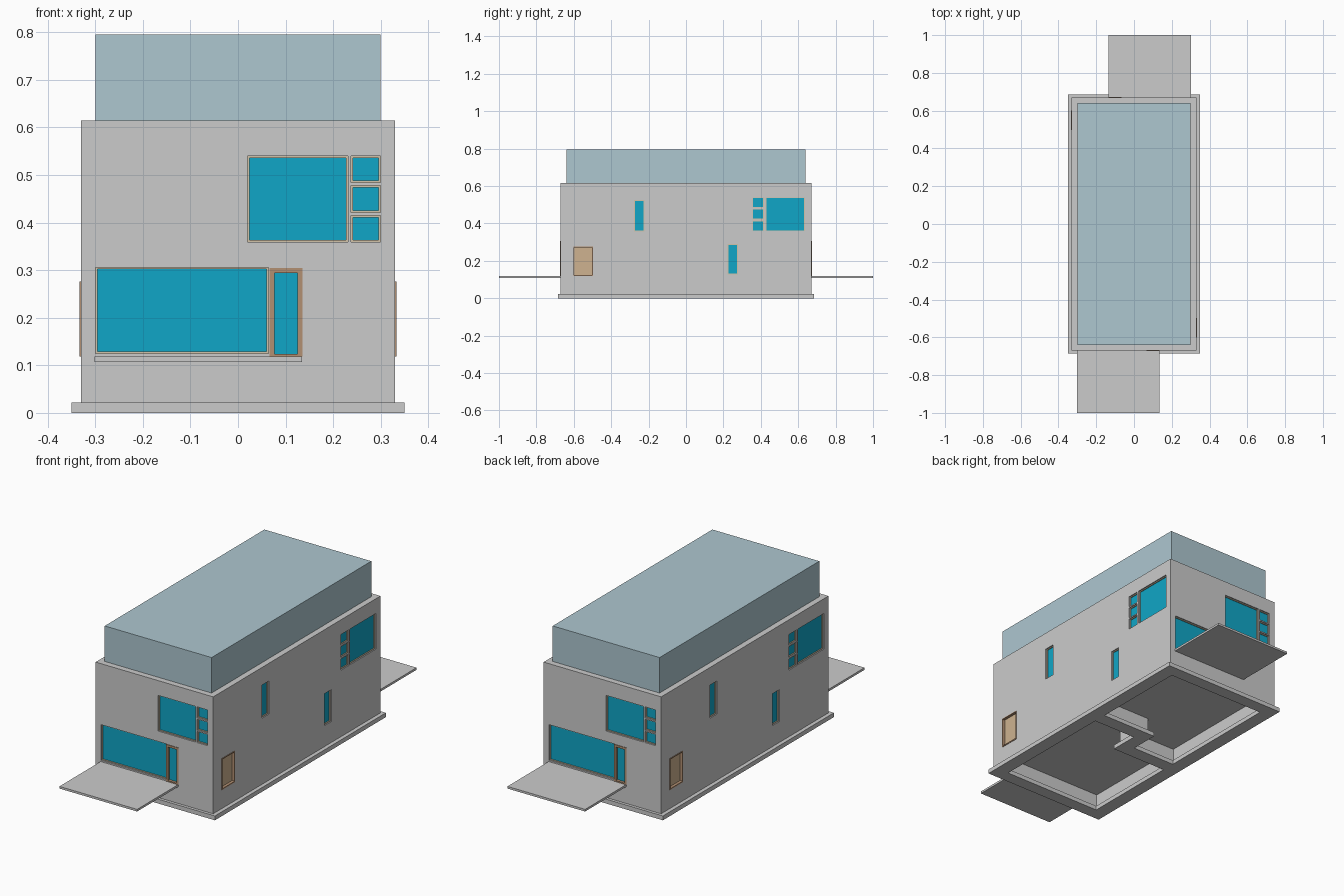
import bpy, bmesh, math
from mathutils import Matrix, Vector

if "Cube" in bpy.data.objects:
    bpy.data.objects.remove(bpy.data.objects["Cube"])

HALF_TURN = Matrix.Rotation(math.pi, 4, 'Z')


def material(name, rgb):
    m = bpy.data.materials.new(name)
    m.diffuse_color = (*rgb, 1)
    m.use_nodes = True
    m.node_tree.nodes["Principled BSDF"].inputs["Base Color"].default_value = m.diffuse_color
    return m


GLASS = material("window_blue", (0.005, 0.38, 0.57))
WOOD = material("light_wood", (0.62, 0.45, 0.28))
BROWN = material("door_frame_wood", (0.45, 0.28, 0.17))
CREAM = material("frame_cream", (0.65, 0.55, 0.4))
PALE = material("roof_pale_blue", (0.42, 0.57, 0.63))


def finish(name, bm, mat=None):
    bmesh.ops.recalc_face_normals(bm, faces=bm.faces)
    me = bpy.data.meshes.new(name)
    bm.to_mesh(me)
    bm.free()
    ob = bpy.data.objects.new(name, me)
    bpy.context.collection.objects.link(ob)
    if mat:
        me.materials.append(mat)
    return ob


def add_box(bm, lo, hi, turn=Matrix()):
    lo, hi = Vector(lo), Vector(hi)
    size = Matrix.Diagonal((*(hi - lo), 1))
    bmesh.ops.create_cube(bm, size=1, matrix=turn @ Matrix.Translation((lo + hi) / 2) @ size)


def box(name, lo, hi, mat=None, turn=Matrix()):
    bm = bmesh.new()
    add_box(bm, lo, hi, turn)
    return finish(name, bm, mat)


def subtract(ob, cutter):
    cutter.hide_render = True
    mod = ob.modifiers.new("cut", 'BOOLEAN')
    mod.object = cutter
    mod.operation = 'DIFFERENCE'
    mod.solver = 'EXACT'
    bpy.context.view_layer.objects.active = ob
    bpy.ops.object.modifier_apply(modifier=mod.name)
    bpy.data.objects.remove(cutter)


def room_cutter(a, b, h, z0, z1, c=0.075):
    # two stepped rooms either side of a zigzag party wall
    pts = [(-a, -b), (a, -b), (a, c - h), (h, c - h), (h, -c - h), (-a, -c - h)]
    bm = bmesh.new()
    for s in (1, -1):
        f = bm.faces.new([bm.verts.new((s * x, s * y, z0)) for x, y in pts])
        r = bmesh.ops.extrude_face_region(bm, geom=[f])
        vs = [v for v in r["geom"] if isinstance(v, bmesh.types.BMVert)]
        bmesh.ops.translate(bm, verts=vs, vec=(0, 0, z1 - z0))
    return finish("room_cutter", bm)


# Footing and walls
footing = box("footing", (-.35, -.685, 0), (.35, .685, .022))
subtract(footing, room_cutter(.28, .62, .035, -.1, .1))
walls = box("walls", (-.33, -.67, .022), (.33, .67, .615))
subtract(walls, room_cutter(.30, .64, .015, -.1, .8))

# Floors and roof volume
box("ground_floor", (-.31, -.65, .1), (.31, .65, .117))
box("upper_floor", (-.31, -.65, .325), (.31, .65, .342))
box("roof_volume", (-.30, -.64, .6), (.30, .64, .795), PALE)

# Openings: wall, name, u0, u1, z0, z1, kind (u runs along the wall)
OPENINGS = [
    ("front", "living_window", -.299, .064, .125, .306, "window"),
    ("front", "terrace_door", .066, .136, .118, .305, "glass_door"),
    ("front", "bedroom_window", .02, .231, .359, .54, "window"),
    ("right", "bedroom_side_window", .426, .636, .359, .54, "window"),
    ("right", "upper_slit_window", -.277, -.222, .357, .525, "window"),
    ("right", "lower_slit_window", .222, .277, .128, .29, "window"),
    ("right", "side_door", -.602, -.498, .118, .276, "door"),
]
for i in range(3):
    z = .359 + i * .0625
    OPENINGS.append(("front", "small_window", .238, .299, z, z + .056, "window"))
    OPENINGS.append(("right", "small_side_window", .355, .417, z, z + .056, "window"))


def on_wall(side, u0, u1, d0, d1, z0, z1):
    # d is the distance outward from the wall face
    if side == "front":
        return (u0, -.67 - d1, z0), (u1, -.67 - d0, z1)
    return (.33 + d0, u0, z0), (.33 + d1, u1, z1)


# Cut every opening through the walls
bm = bmesh.new()
for side, name, u0, u1, z0, z1, kind in OPENINGS:
    for turn in (Matrix(), HALF_TURN):
        add_box(bm, *on_wall(side, u0, u1, -.029, .05, z0, z1), turn)
subtract(walls, finish("opening_cutter", bm))

# Frames with glass or door panels, repeated by half turn
STYLE = {"window": (.004, -.006, CREAM, GLASS),
         "glass_door": (.011, .003, BROWN, GLASS),
         "door": (.004, .003, BROWN, WOOD)}
for side, name, u0, u1, z0, z1, kind in OPENINGS:
    w, out, frame_mat, fill_mat = STYLE[kind]
    bottom = w if kind == "window" else .006
    for turn in (Matrix(), HALF_TURN):
        bm = bmesh.new()
        for a, b, c, d in ((u0, u0 + w, z0, z1), (u1 - w, u1, z0, z1),
                           (u0 + w, u1 - w, z1 - w, z1), (u0 + w, u1 - w, z0, z0 + bottom)):
            add_box(bm, *on_wall(side, a, b, -.028, out, c, d), turn)
        finish(name + "_frame", bm, frame_mat)
        box(name + "_panel", *on_wall(side, u0 + w, u1 - w, -.025, -.011, z0 + bottom, z1 - w),
            fill_mat, turn)

# Terraces at both ends
for turn in (Matrix(), HALF_TURN):
    box("terrace", (-.302, -1, .107), (.134, -.669, .118), None, turn)
